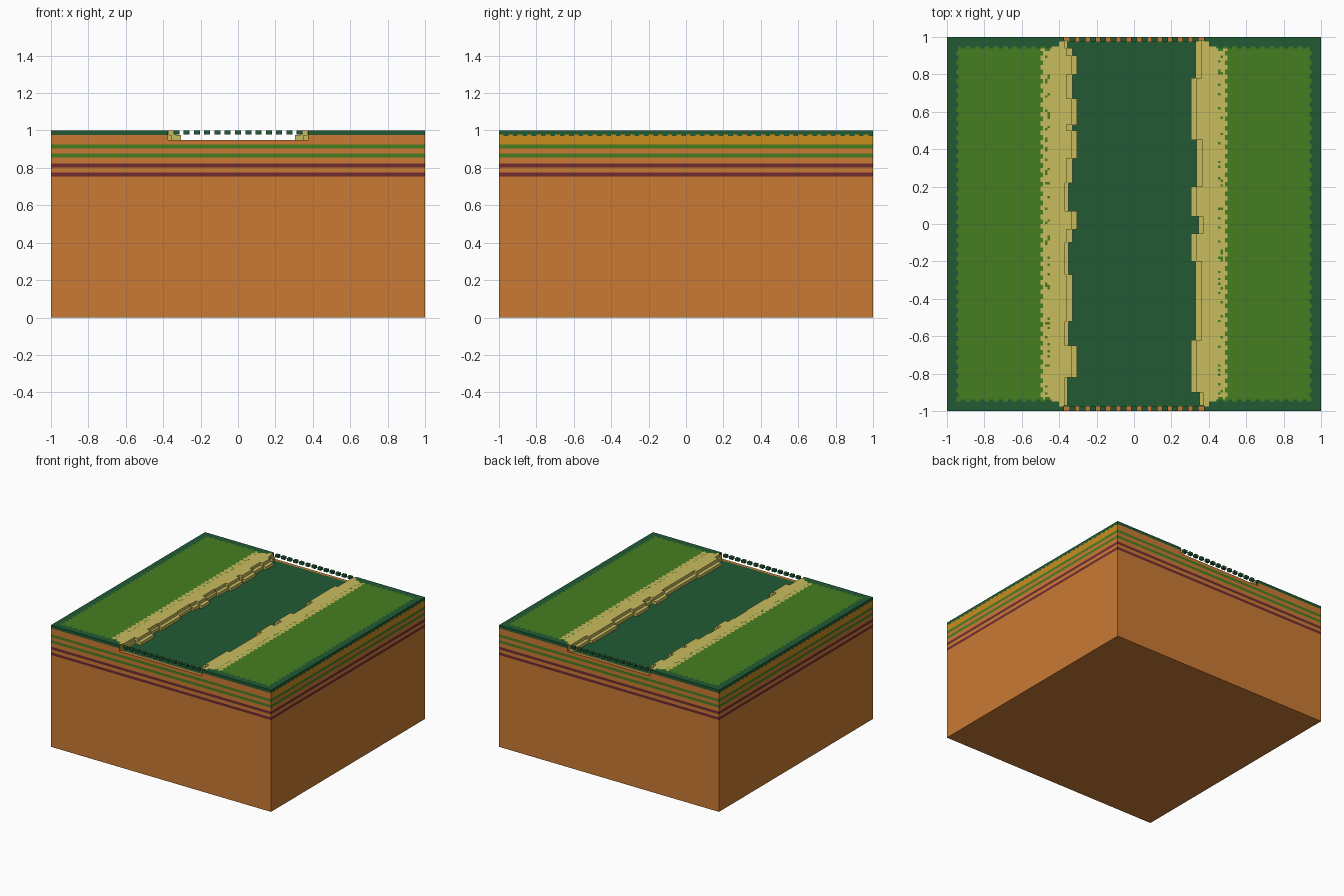
import bpy, bmesh, random

if "Cube" in bpy.data.objects:
    bpy.data.objects.remove(bpy.data.objects["Cube"])
random.seed(4)


def make_mat(name, r, g, b):
    lin = [((c / 255 + 0.055) / 1.055) ** 2.4 for c in (r, g, b)]
    m = bpy.data.materials.new(name)
    m.diffuse_color = (*lin, 1)
    m.use_nodes = True
    m.node_tree.nodes["Principled BSDF"].inputs["Base Color"].default_value = m.diffuse_color
    return m


NAMES = ["dark_green", "grass", "sand", "clay", "amber", "maroon"]
MATS = [make_mat(n, *c) for n, c in zip(NAMES, [
    (33, 90, 52), (69, 126, 33), (201, 188, 95),
    (201, 122, 51), (201, 140, 30), (112, 44, 50)])]
DARK, GRASS, SAND, CLAY, AMBER, MAROON = range(6)
FLOOR, STEP, TOP = 0.95, 0.975, 1.0


class Part:
    """Collects coloured faces and turns them into one object."""
    def __init__(self, name):
        self.name, self.bm = name, bmesh.new()

    def face(self, pts, mat):
        f = self.bm.faces.new([self.bm.verts.new(p) for p in pts])
        f.material_index = mat

    def box(self, x0, x1, y0, y1, z0, z1, mat):
        r = bmesh.ops.create_cube(self.bm, size=1)
        for v in r["verts"]:
            v.co = ((x0 + x1) / 2 + v.co.x * (x1 - x0),
                    (y0 + y1) / 2 + v.co.y * (y1 - y0),
                    (z0 + z1) / 2 + v.co.z * (z1 - z0))
            for f in v.link_faces:
                f.material_index = mat

    def rect(self, x0, x1, y0, y1, z, mat):
        x0, x1 = min(x0, x1), max(x0, x1)
        self.face([(x0, y0, z), (x1, y0, z), (x1, y1, z), (x0, y1, z)], mat)

    def side(self, axis, s, a, b, z0, z1, mat):
        """Upright rectangle on the outer x or y side."""
        if axis == "x":
            p = [(s, a, z0), (s, b, z0), (s, b, z1), (s, a, z1)]
            flip = s < 0
        else:
            p = [(a, s, z0), (b, s, z0), (b, s, z1), (a, s, z1)]
            flip = s > 0
        self.face(p[::-1] if flip else p, mat)

    def done(self):
        bmesh.ops.remove_doubles(self.bm, verts=self.bm.verts, dist=1e-5)
        me = bpy.data.meshes.new(self.name)
        self.bm.to_mesh(me)
        self.bm.free()
        for m in MATS:
            me.materials.append(m)
        ob = bpy.data.objects.new(self.name, me)
        bpy.context.collection.objects.link(ob)
        return ob


# earth block with coloured strata on all four sides
earth = Part("earth_block")
levels = [0, .755, .776, .802, .823, .856, .877, .904, .925, FLOOR]
strata = [CLAY, MAROON, CLAY, MAROON, CLAY, GRASS, CLAY, GRASS, CLAY]
for z0, z1, m in zip(levels, levels[1:], strata):
    for s in (-1, 1):
        top_x = AMBER if z1 == FLOOR else m
        earth.side("x", s, -1, 1, z0, z1, top_x)
        earth.side("y", s, -1, 1, z0, z1, m)
earth.face([(-1, -1, 0), (-1, 1, 0), (1, 1, 0), (1, -1, 0)], CLAY)
earth.done()

# channel floor with a clay lip at each end
bed = Part("channel_floor")
bed.rect(-.38, .38, -.975, .975, FLOOR, DARK)
for y in (-1, .975):
    bed.rect(-.38, .38, y, y + .025, FLOOR, CLAY)
bed.done()

# upper rim of each bank: turf band over soil
rim = Part("turf_rim")
for s in (-1, 1):
    for i in range(80):                      # ragged turf edge along the sides
        a = -1 + i * .025
        zc = .971 if i % 2 else .979
        rim.side("x", s, a, a + .025, FLOOR, zc, AMBER)
        rim.side("x", s, a, a + .025, zc, TOP, DARK)
    for x0, x1 in ((-1, -.375), (.375, 1)):
        rim.side("y", s, x0, x1, FLOOR, STEP, CLAY)
        rim.side("y", s, x0, x1, STEP, TOP, DARK)
rim.done()


# top of the banks: small cells coloured by position
C = .0125


def top_colour(x, y, i, j):
    ax, ay = abs(x), abs(y)
    wob_y = C * (j // 2 % 2)
    wob_x = C * (i // 2 % 2)
    if ax < .46 + .5 * wob_y + .03 and ay < .94 - wob_x + max(0, (.45 - ax) * .6):
        if .455 < ax < .48 and random.random() < .15:
            return GRASS
        return SAND
    if ax > .945 - wob_y or ay > .945 - wob_x:
        return DARK
    return GRASS


lawn = Part("bank_tops")
for s in (-1, 1):
    for i in range(50):
        x0 = s * (1 - i * C)
        x1 = x0 - s * C
        for j in range(160):
            y0 = -1 + j * C
            lawn.rect(x0, x1, y0, y0 + C, TOP,
                      top_colour((x0 + x1) / 2, y0 + C / 2, i, j))
lawn.done()

# stepped sandy shores: (start y, edge distance from the centre line)
LEFT = [(-.97, .355), (-.82, .305), (-.65, .35), (-.52, .33), (-.27, .35),
        (-.1, .33), (-.03, .305), (.07, .35), (.22, .33), (.35, .305),
        (.5, .33), (.53, .305), (.67, .33), (.8, .305), (.9, .33), (.94, .355)]
RIGHT = [(-.97, .35), (-.9, .305), (-.62, .33), (-.2, .305), (-.05, .345),
         (.04, .305), (.2, .335), (.45, .305), (.78, .33)]
for name, s, steps in (("left_shore", -1, LEFT), ("right_shore", 1, RIGHT)):
    shore = Part(name)
    ends = [y for y, _ in steps[1:]] + [.985]
    for (y0, d), y1 in zip(steps, ends):
        xs = sorted((s * d, s * .376))
        shore.box(*xs, y0, y1, FLOOR, STEP, SAND)
        xs = sorted((s * min(d + .03, .368), s * .376))
        shore.box(*xs, y0, y1, STEP, TOP, SAND)
    shore.done()

# row of small turf blocks bridging each end of the channel
fringe = Part("end_blocks")
for y in (-1, .975):
    for k in range(13):
        x = -.33 + k * .055
        fringe.box(x - .016, x + .016, y, y + .025, .978, TOP, DARK)
fringe.done()
